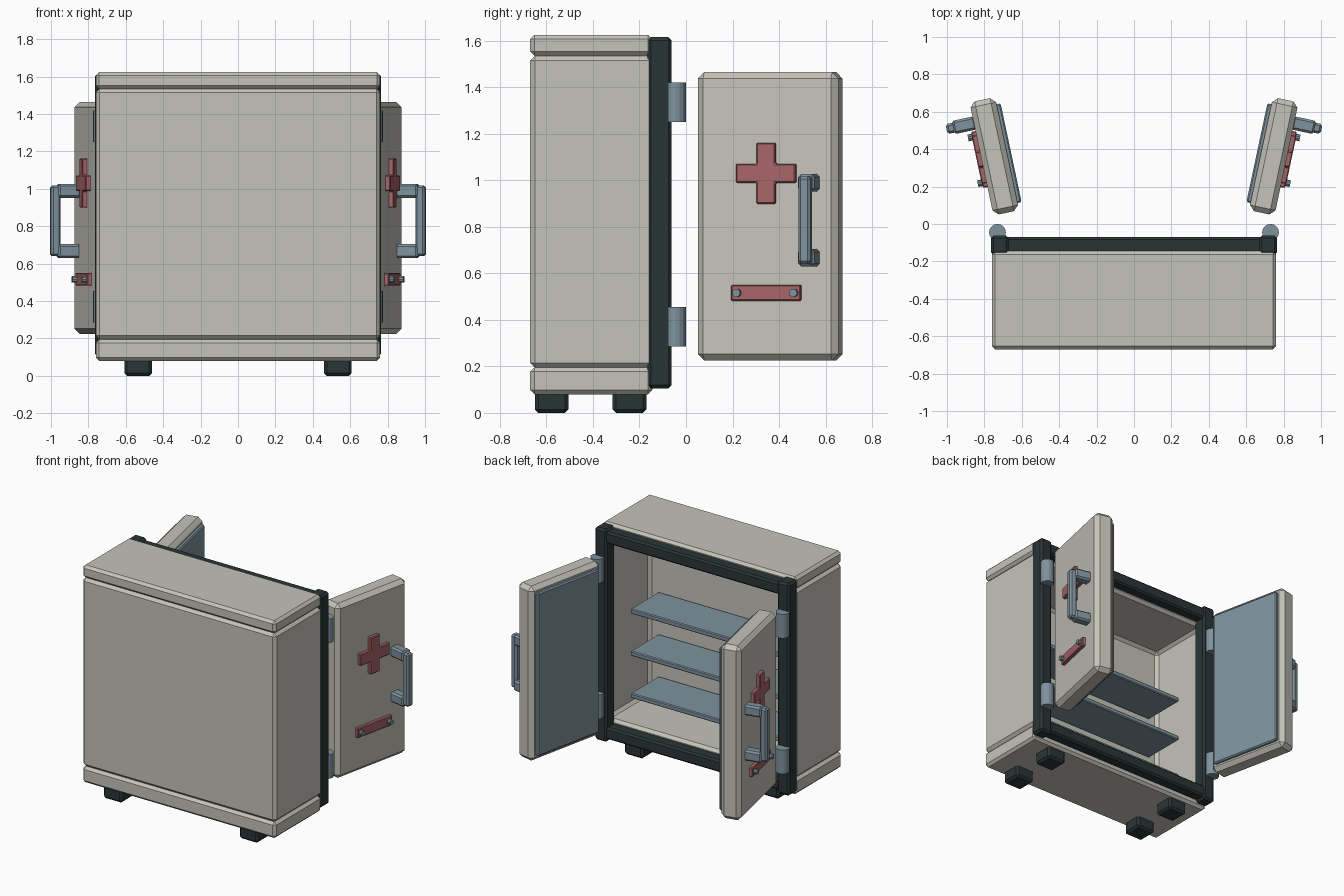
import bpy, bmesh
from math import radians
from mathutils import Matrix, Vector

if "Cube" in bpy.data.objects:
    bpy.data.objects.remove(bpy.data.objects["Cube"])


def mat(name, r, g, b):
    m = bpy.data.materials.new(name)
    m.diffuse_color = (r, g, b, 1)
    m.use_nodes = True
    m.node_tree.nodes["Principled BSDF"].inputs["Base Color"].default_value = m.diffuse_color
    return m


CREAM = mat("cream", 0.56, 0.55, 0.49)
DARK = mat("dark", 0.023, 0.036, 0.037)
STEEL = mat("steel", 0.21, 0.29, 0.34)
RED = mat("red", 0.39, 0.13, 0.14)
I = Matrix.Identity(4)


def finish(name, bm, material, bevel, M):
    bmesh.ops.recalc_face_normals(bm, faces=bm.faces)
    me = bpy.data.meshes.new(name)
    bm.to_mesh(me)
    bm.free()
    me.materials.append(material)
    ob = bpy.data.objects.new(name, me)
    bpy.context.collection.objects.link(ob)
    ob.matrix_world = M
    if bevel:
        b = ob.modifiers.new("bevel", 'BEVEL')
        b.width, b.segments, b.limit_method = bevel, 1, 'ANGLE'
    return ob


def box(name, lo, hi, material, bevel=0.01, M=I):
    lo, hi = Vector(map(min, lo, hi)), Vector(map(max, lo, hi))
    bm = bmesh.new()
    bmesh.ops.create_cube(bm, size=1, matrix=Matrix.Translation((lo + hi) / 2)
                          @ Matrix.Diagonal((*(hi - lo), 1)))
    return finish(name, bm, material, bevel, M)


def cyl(name, center, r, depth, n, material, M=I, along_x=False):
    bm = bmesh.new()
    rot = Matrix.Rotation(radians(90), 4, 'Y') if along_x else I
    bmesh.ops.create_cone(bm, cap_ends=True, segments=n, radius1=r, radius2=r,
                          depth=depth, matrix=Matrix.Translation(center) @ rot)
    return finish(name, bm, material, 0, M)


# open cabinet shell: outer box, inner pocket cut from the +y face
bm = bmesh.new()
bmesh.ops.create_cube(bm, size=1, matrix=Matrix.Translation((0, -0.405, 0.865))
                      @ Matrix.Diagonal((1.52, 0.53, 1.34, 1)))
opening = [f for f in bm.faces if f.calc_center_median().y > -0.2]
bmesh.ops.inset_region(bm, faces=opening, thickness=0.065)
pocket = bmesh.ops.extrude_face_region(bm, geom=opening)
bmesh.ops.delete(bm, geom=opening, context='FACES')
bmesh.ops.translate(bm, vec=(0, -0.47, 0),
                    verts=[v for v in pocket["geom"] if isinstance(v, bmesh.types.BMVert)])
finish("cabinet_shell", bm, CREAM, 0.02, I)

# top and bottom slabs
box("top_slab", (-0.76, -0.67, 1.535), (0.76, -0.145, 1.625), CREAM, 0.018)
box("bottom_slab", (-0.76, -0.67, 0.08), (0.76, -0.145, 0.195), CREAM, 0.018)

# dark door frame rails and inner shelves
for name, z in (("bottom_rail", 0.125), ("top_rail", 1.515)):
    box("frame_" + name, (-0.7, -0.16, z), (0.7, -0.07, z + 0.085), DARK, 0.012)
for i, z in enumerate((0.38, 0.68, 0.98)):
    box(f"shelf_{i + 1}", (-0.64, -0.605, z - 0.035), (0.64, -0.29, z), STEEL, 0.006)

TILT = radians(12)
for s, side in ((-1, "left"), (1, "right")):
    # frame post, feet and hinges
    box(side + "_frame_post", (s * 0.67, -0.165, 0.105), (s * 0.765, -0.062, 1.615), DARK, 0.014)
    for y, pos in ((-0.65, "rear"), (-0.315, "opening")):
        box(f"{side}_{pos}_foot", (s * 0.46, y, 0), (s * 0.608, y + 0.145, 0.1), DARK, 0.015)
    for z, pos in ((0.37, "lower"), (1.335, "upper")):
        cyl(f"{side}_{pos}_hinge", (s * 0.73, -0.045, z), 0.045, 0.17, 16, STEEL)

    # swung door: local x points outward (times s), local y runs hinge to free edge
    D = Matrix.Translation((s * 0.747, 0.362, 0)) @ Matrix.Rotation(-s * TILT, 4, 'Z')
    box(side + "_door", (-s * 0.07, -0.309, 0.225), (s * 0.07, 0.309, 1.465), CREAM, 0.028, D)
    box(side + "_door_liner", (-s * 0.092, -0.27, 0.265), (-s * 0.06, 0.27, 1.425), STEEL, 0.008, D)

    # raised cross from a 12-point profile
    a, b = 0.041, 0.131
    pts = [(a, b), (-a, b), (-a, a), (-b, a), (-b, -a), (-a, -a),
           (-a, -b), (a, -b), (a, -a), (b, -a), (b, a), (a, a)]
    bm = bmesh.new()
    face = bm.faces.new([bm.verts.new((s * 0.06, y, 1.03 + z)) for y, z in pts])
    ext = bmesh.ops.extrude_face_region(bm, geom=[face])
    bmesh.ops.translate(bm, vec=(s * 0.036, 0, 0),
                        verts=[v for v in ext["geom"] if isinstance(v, bmesh.types.BMVert)])
    finish(side + "_cross", bm, RED, 0.005, D)

    # red plate with two bolts
    box(side + "_plate", (s * 0.06, -0.153, 0.482), (s * 0.094, 0.153, 0.55), RED, 0.005, D)
    for y in (-0.125, 0.125):
        cyl(side + "_plate_bolt", (s * 0.1, y, 0.516), 0.018, 0.034, 10, STEEL, D, True)

    # pull handle
    for z in (0.63, 0.952):
        box(side + "_handle_arm", (s * 0.06, 0.16, z), (s * 0.185, 0.232, z + 0.074), STEEL, 0.012, D)
    box(side + "_handle_grip", (s * 0.167, 0.168, 0.64), (s * 0.22, 0.222, 1.018), STEEL, 0.012, D)
